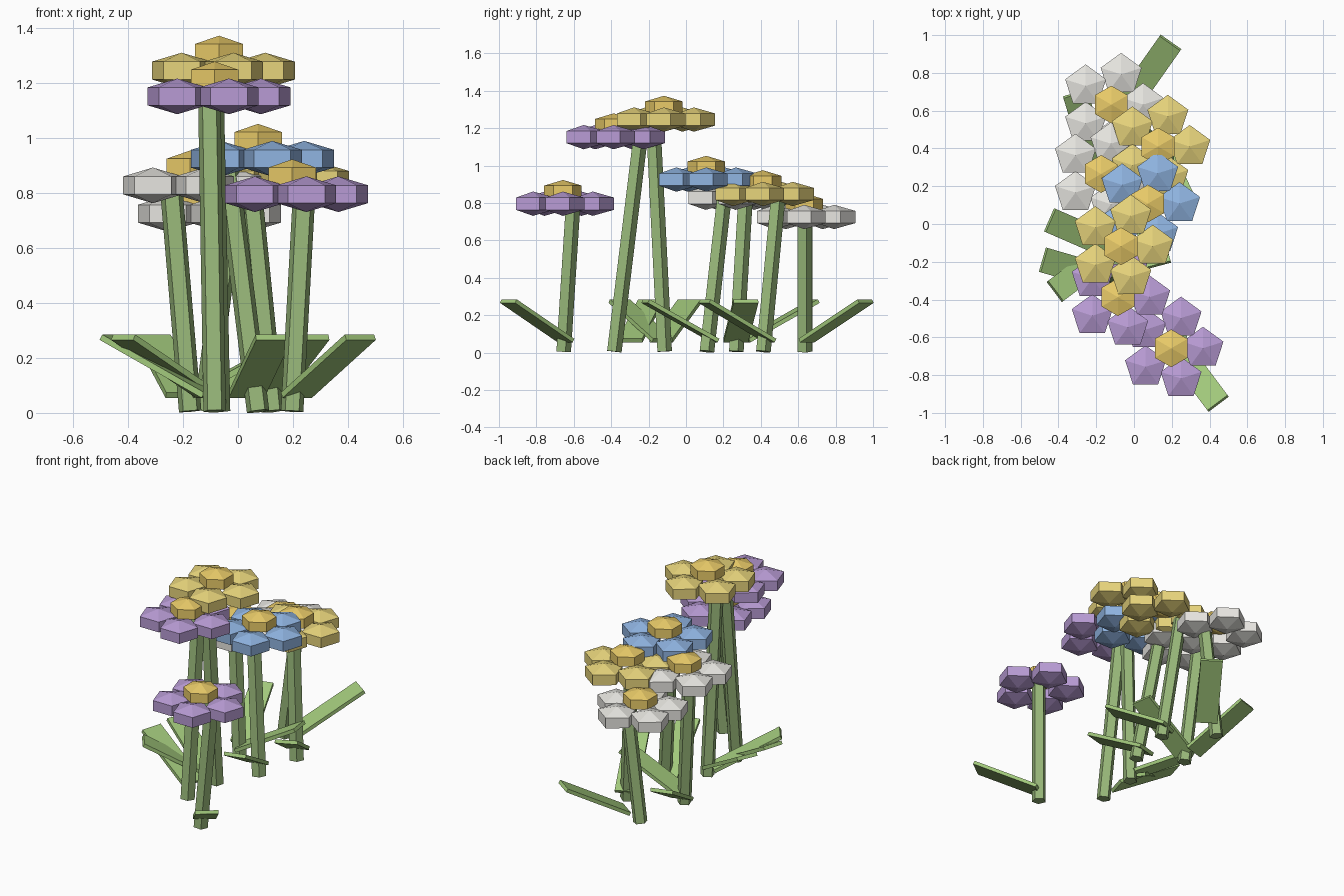
import bpy, bmesh
from math import cos, sin, pi, radians
from mathutils import Vector, Matrix

if "Cube" in bpy.data.objects:
    bpy.data.objects.remove(bpy.data.objects["Cube"])


def material(name, rgb):
    m = bpy.data.materials.new(name)
    m.diffuse_color = (*rgb, 1)
    m.use_nodes = True
    m.node_tree.nodes["Principled BSDF"].inputs["Base Color"].default_value = m.diffuse_color
    return m


STEM = material("stem_green", (0.31, 0.47, 0.19))
LEAF = material("leaf_green", (0.36, 0.58, 0.20))
GOLD = material("centre_gold", (0.82, 0.60, 0.14))
COLOURS = {
    "white": material("petal_white", (0.80, 0.79, 0.75)),
    "yellow": material("petal_yellow", (0.80, 0.66, 0.20)),
    "blue": material("petal_blue", (0.28, 0.46, 0.76)),
    "purple": material("petal_purple", (0.48, 0.33, 0.66)),
}


def finish(bm, name, mat):
    bmesh.ops.recalc_face_normals(bm, faces=bm.faces)
    me = bpy.data.meshes.new(name)
    bm.to_mesh(me)
    bm.free()
    me.materials.append(mat)
    ob = bpy.data.objects.new(name, me)
    bpy.context.collection.objects.link(ob)


def bud(bm, centre, sides, radius, half):
    """Flattened low-poly ball: two rings and two poles, one corner facing +y."""
    c = Vector(centre)
    rings = []
    for z in (-half / 2, half / 2):
        rings.append([bm.verts.new(c + Vector((radius * cos(pi / 2 + 2 * pi * i / sides),
                                               radius * sin(pi / 2 + 2 * pi * i / sides), z)))
                      for i in range(sides)])
    low, high = (bm.verts.new(c + Vector((0, 0, s * half))) for s in (-1, 1))
    for i in range(sides):
        j = (i + 1) % sides
        bm.faces.new((rings[0][i], rings[0][j], rings[1][j], rings[1][i]))
        bm.faces.new((low, rings[0][j], rings[0][i]))
        bm.faces.new((high, rings[1][i], rings[1][j]))


def stem(name, x, y, top, lean):
    d = Vector((lean[0], lean[1], 1))
    length = d.length * (top - 0.006)
    bm = bmesh.new()
    rings = []
    for z in (0, length):
        rings.append([bm.verts.new((0.043 * cos(pi / 2 + 2 * pi * i / 5),
                                    0.043 * sin(pi / 2 + 2 * pi * i / 5), z)) for i in range(5)])
    for i in range(5):
        j = (i + 1) % 5
        bm.faces.new((rings[0][i], rings[0][j], rings[1][j], rings[1][i]))
    for r in rings:
        bm.faces.new(r)
    turn = Vector((0, 0, 1)).rotation_difference(d).to_matrix().to_4x4()
    bm.transform(Matrix.Translation((x, y, 0.006)) @ turn)
    finish(bm, name, STEM)


def leaf(name, tip_x, tip_y, angle):
    a = radians(angle)
    bm = bmesh.new()
    bmesh.ops.create_cube(bm, size=1)
    bm.transform(Matrix.Translation((tip_x - 0.193 * cos(a), tip_y - 0.193 * sin(a), 0.17))
                 @ Matrix.Rotation(a, 4, 'Z') @ Matrix.Rotation(-0.5, 4, 'Y')
                 @ Matrix.Diagonal((0.44, 0.134, 0.022, 1)))
    finish(bm, name, LEAF)


# flowers: colour, x, y, petal height, stem lean
flowers = [
    ("white", -0.12, 0.632, 0.725, (0.13, 0.0)),
    ("yellow", 0.127, 0.41, 0.848, (-0.10, 0.096)),
    ("white", -0.174, 0.265, 0.828, (-0.085, 0.06)),
    ("blue", 0.073, 0.108, 0.925, (-0.125, 0.113)),
    ("yellow", -0.069, -0.118, 1.246, (-0.02, -0.05)),
    ("purple", -0.085, -0.387, 1.152, (-0.017, 0.122)),
    ("purple", 0.197, -0.658, 0.796, (0.055, 0.064)),
]
for n, (colour, x, y, z, lean) in enumerate(flowers, 1):
    stem(f"stem_{n}", x, y, z, lean)
    # five pentagonal petals
    bm = bmesh.new()
    for k in range(5):
        a = 2 * pi * k / 5
        bud(bm, (x + 0.168 * cos(a), y + 0.168 * sin(a), z), 5, 0.114, 0.065)
    finish(bm, f"petals_{n}", COLOURS[colour])
    # hexagonal flower centre
    bm = bmesh.new()
    bud(bm, (x, y, z + 0.067), 6, 0.1, 0.06)
    finish(bm, f"flower_centre_{n}", GOLD)

# leaves: tip position and heading in degrees
leaves = [(0.193, 0.96, 54.8), (0.27, 0.10, -65), (-0.311, 0.69, 107), (0.21, 0.32, 8),
          (0.13, -0.217, -75), (-0.445, 0.02, 156.5), (-0.418, -0.357, 217),
          (-0.48, -0.19, 163.8), (0.445, -0.95, -53)]
for n, spec in enumerate(leaves, 1):
    leaf(f"leaf_{n}", *spec)
